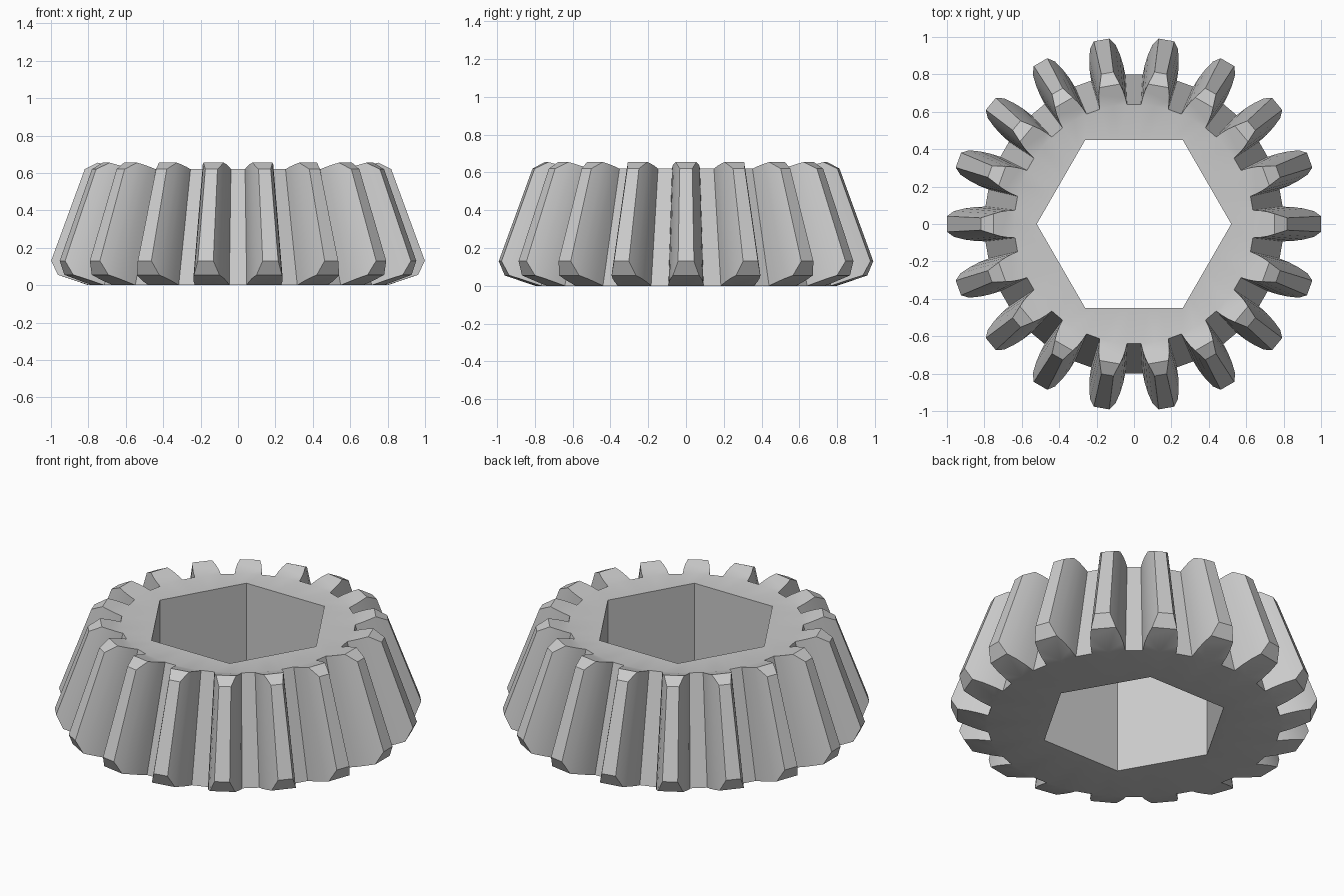
import bpy, bmesh
from math import sin, cos, pi, radians

if "Cube" in bpy.data.objects:
    bpy.data.objects.remove(bpy.data.objects["Cube"], do_unlink=True)

TEETH = 18
HOLE = 0.52  # corner radius of the hexagonal bore

# Tooth section from root to tip as (radius, height, half width)
HEEL = [(0.80, 0.0, 0.093), (0.855, 0.018, 0.091), (0.91, 0.037, 0.083),
        (0.965, 0.055, 0.069), (1.0, 0.13, 0.042)]
TOE = [(0.64, 0.62, 0.074), (0.677, 0.632, 0.072), (0.715, 0.644, 0.066),
       (0.752, 0.655, 0.055), (0.82, 0.62, 0.033)]


def add_point(bm, radius, angle, z):
    return bm.verts.new((radius * cos(angle), radius * sin(angle), z))


def section(bm, profile, turn):
    """Outline of one tooth end: up one flank, down the other, then the root centre."""
    low = [add_point(bm, r, turn - w / r, z) for r, z, w in profile]
    high = [add_point(bm, r, turn + w / r, z) for r, z, w in profile]
    return low + high[::-1] + [add_point(bm, profile[0][0], turn, profile[0][1])]


def bore_radius(angle):
    return HOLE * cos(pi / 6) / cos(angle % (pi / 3) - pi / 6)


bm = bmesh.new()
bottom_rim, top_rim, angles = [], [], []

# Chamfered bevel teeth
for i in range(TEETH):
    turn = 2 * pi * i / TEETH
    heel, toe = section(bm, HEEL, turn), section(bm, TOE, turn)
    for k in range(9):
        bm.faces.new((heel[k], heel[k + 1], toe[k + 1], toe[k]))
    for end in (heel, toe):
        bm.faces.new(end[:4] + end[6:])
        bm.faces.new(end[3:7])
    bottom_rim += [heel[0], heel[10], heel[9]]
    top_rim += [toe[0], toe[10], toe[9]]
    half = HEEL[0][2] / HEEL[0][0]
    angles += [turn - half, turn, turn + half]

# Hexagonal bore, end faces and valleys between teeth
bore_low = [add_point(bm, bore_radius(a), a, HEEL[0][1]) for a in angles]
bore_high = [add_point(bm, bore_radius(a), a, TOE[0][1]) for a in angles]
count = len(angles)
for k in range(count):
    n = (k + 1) % count
    bm.faces.new((bottom_rim[k], bottom_rim[n], bore_low[n], bore_low[k]))
    bm.faces.new((top_rim[k], top_rim[n], bore_high[n], bore_high[k]))
    bm.faces.new((bore_low[k], bore_low[n], bore_high[n], bore_high[k]))
    if k % 3 == 2:
        bm.faces.new((bottom_rim[k], bottom_rim[n], top_rim[n], top_rim[k]))

bmesh.ops.recalc_face_normals(bm, faces=bm.faces)
mesh = bpy.data.meshes.new("bevel_gear")
bm.to_mesh(mesh)
bm.free()
gear = bpy.data.objects.new("bevel_gear", mesh)
bpy.context.collection.objects.link(gear)

# Plain grey metal
grey = bpy.data.materials.new("grey")
grey.use_nodes = True
colour = (0.6, 0.6, 0.6, 1.0)
grey.diffuse_color = colour
grey.node_tree.nodes["Principled BSDF"].inputs["Base Color"].default_value = colour
mesh.materials.append(grey)

# Smooth flanks with crisp edges
bpy.ops.object.select_all(action="DESELECT")
gear.select_set(True)
bpy.context.view_layer.objects.active = gear
bpy.ops.object.shade_smooth_by_angle(angle=radians(30))
